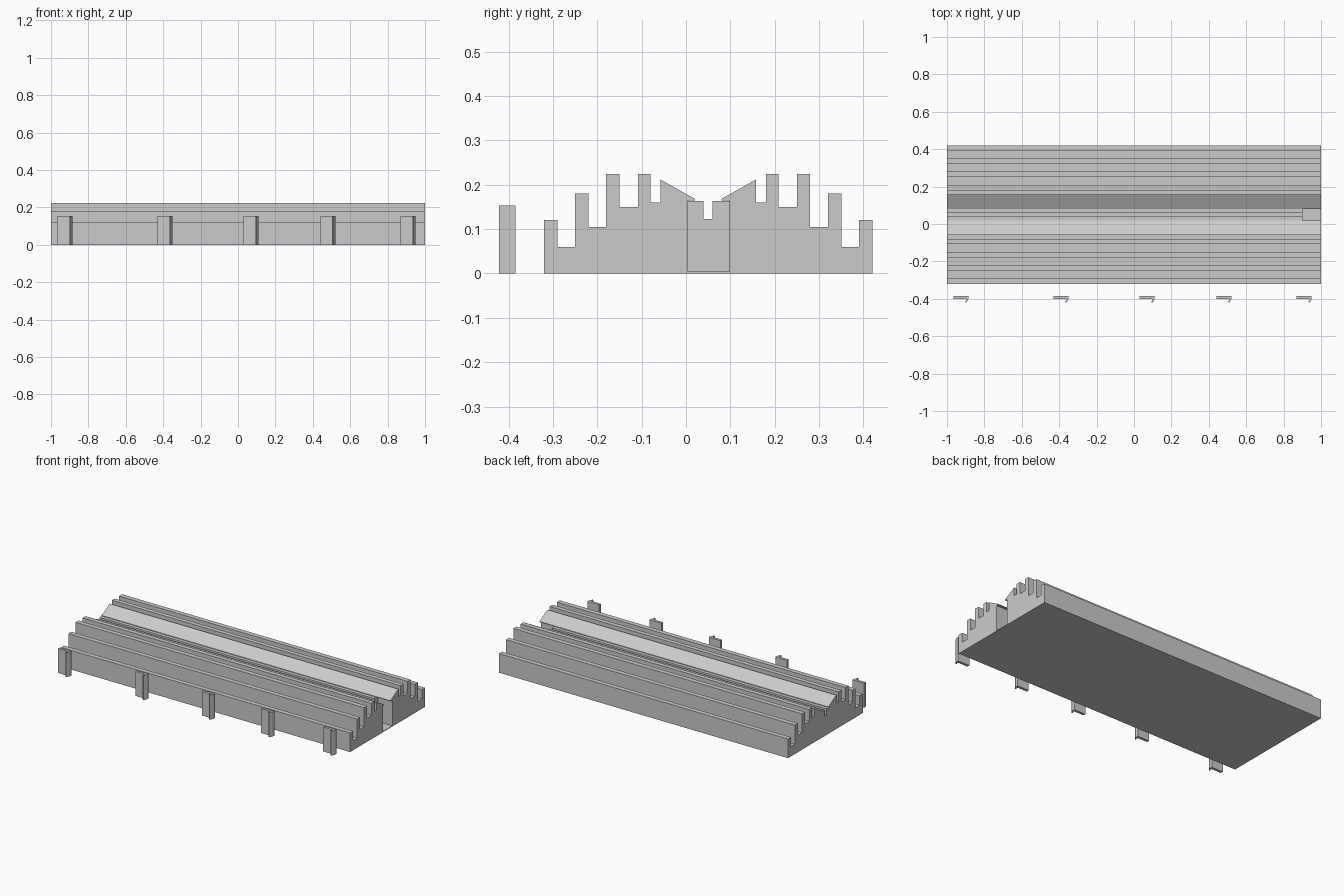
import bpy

cube = bpy.data.objects.get("Cube")
if cube:
    bpy.data.objects.remove(cube, do_unlink=True)

grey = bpy.data.materials.new("concrete_grey")
grey.use_nodes = True
COLOUR = (0.6, 0.6, 0.6, 1)
grey.diffuse_color = COLOUR
grey.node_tree.nodes["Principled BSDF"].inputs["Base Color"].default_value = COLOUR


def prism(name, outline, low, high, place):
    """Extrude a 2D outline between low and high; place maps (u, v, w) to xyz."""
    n = len(outline)
    verts = [place(u, v, w) for w in (low, high) for u, v in outline]
    faces = [tuple(range(n))[::-1], tuple(range(n, 2 * n))]
    faces += [(i, (i + 1) % n, n + (i + 1) % n, n + i) for i in range(n)]
    mesh = bpy.data.meshes.new(name)
    mesh.from_pydata(verts, [], faces)
    mesh.materials.append(grey)
    obj = bpy.data.objects.new(name, mesh)
    bpy.context.collection.objects.link(obj)
    return obj


def along_x(y, z, x):
    return (x, y, z)


def along_z(x, y, z):
    return (x, y, z)


# Stepped terraces: (end distance from the outer edge, height)
STEPS = [(0.03, 0.12), (0.07, 0.06), (0.10, 0.18), (0.14, 0.105),
         (0.17, 0.224), (0.212, 0.15), (0.24, 0.224), (0.262, 0.16)]


def terrace(name, outer, side, wall, lip):
    """Steps rise inward from the outer edge and end in a sloping lip."""
    points, last = [(outer, 0)], 0
    for end, height in STEPS:
        points += [(outer + side * last, height), (outer + side * end, height)]
        last = end
    points += [(outer + side * last, 0.212), (lip, 0.168), (lip, 0.164),
               (wall, 0.164), (wall, 0)]
    return prism(name, points, -1, 1, along_x)


terrace("front_terrace", -0.32, 1, 0.005, 0.02)
terrace("back_terrace", 0.42, -1, 0.098, 0.08)

# Central core with a gutter, stopping short to leave an end recess
core = [(0.005, 0), (0.098, 0), (0.098, 0.163), (0.06, 0.163),
        (0.06, 0.123), (0.04, 0.123), (0.04, 0.163), (0.005, 0.163)]
prism("central_core", core, -1, 0.9, along_x)
floor = [(0.005, 0), (0.098, 0), (0.098, 0.004), (0.005, 0.004)]
prism("recess_floor", floor, 0.9, 1, along_x)

# Row of hooked posts in front
for number, x in enumerate((-0.885, -0.35, 0.11, 0.52, 0.95), 1):
    hook = [(x - 0.08, -0.4), (x - 0.018, -0.4), (x - 0.009, -0.404),
            (x - 0.018, -0.417), (x - 0.011, -0.421), (x, -0.4),
            (x, -0.384), (x - 0.08, -0.384)]
    prism(f"post_{number}", hook, 0, 0.153, along_z)

# Consistent outward normals
import bmesh
for obj in bpy.context.collection.objects:
    if obj.type == "MESH" and obj.data.materials and obj.data.materials[0] == grey:
        bm = bmesh.new()
        bm.from_mesh(obj.data)
        bmesh.ops.recalc_face_normals(bm, faces=bm.faces)
        bm.to_mesh(obj.data)
        bm.free()
